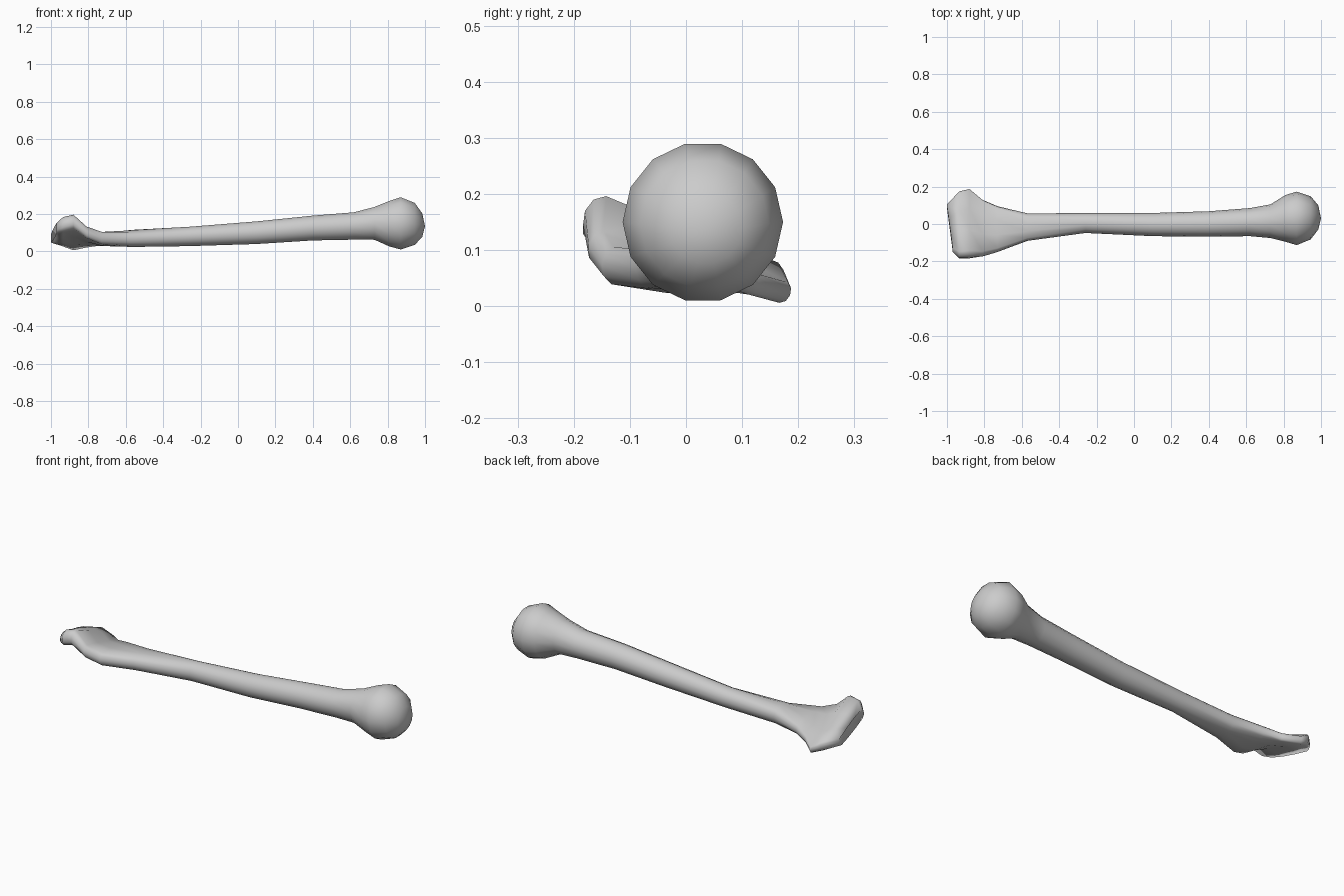
import bpy
import bmesh
from math import atan2, cos, pi, sin

old = bpy.data.objects.get("Cube")
if old:
    bpy.data.objects.remove(old, do_unlink=True)

SIDES = 14

# One bone colour
grey = bpy.data.materials.new("bone_grey")
colour = (0.6, 0.6, 0.6, 1)
grey.use_nodes = True
grey.diffuse_color = colour
grey.node_tree.nodes["Principled BSDF"].inputs["Base Color"].default_value = colour


def mix(a, b, w):
    return a + (b - a) * w


def lobe_ring(bm, x, front, back, pinch=0, skew=0):
    """Cross-section around two lobes (y, z, radius), pinched in between."""
    tilt = atan2(back[1] - front[1], back[0] - front[0])
    ring = []
    for k in range(SIDES):
        t = 2 * pi * k / SIDES
        w = min(max(0.5 + 0.8 * cos(t), 0), 1)
        y, z, r = (mix(a, b, w) for a, b in zip(front, back))
        up = r * sin(t) * (1 - pinch * abs(sin(t)))
        side = r * cos(t)
        ring.append(bm.verts.new((
            x + skew * w,
            y + side * cos(tilt) - up * sin(tilt),
            z + side * sin(tilt) + up * cos(tilt))))
    return ring


def round_ring(bm, x, y, z, r):
    return lobe_ring(bm, x, (y, z, r), (y, z, r))


def cap(bm, ring, centre):
    tip = bm.verts.new(centre)
    for k in range(SIDES):
        bm.faces.new((ring[k], ring[(k + 1) % SIDES], tip))


bm = bmesh.new()

# Lower end: a high front knuckle and a low, thin back knuckle
knuckles = [
    (-0.97, (-0.11, 0.12, 0.04), (0.07, 0.075, 0.035), 0.2, -0.03),
    (-0.935, (-0.12, 0.135, 0.065), (0.13, 0.06, 0.045), 0.3, 0),
    (-0.88, (-0.12, 0.145, 0.065), (0.155, 0.032, 0.033), 0.3, 0),
    (-0.81, (-0.12, 0.095, 0.055), (0.095, 0.045, 0.035), 0.35, 0),
    (-0.73, (-0.1, 0.07, 0.05), (0.055, 0.06, 0.04), 0.2, 0),
    (-0.57, (-0.045, 0.068, 0.045), (0.01, 0.07, 0.047), 0, 0),
]
rings = [lobe_ring(bm, *k) for k in knuckles]

# Shaft widening into the ball head: x, y, z, radius
shaft_and_head = [
    (-0.26, 0.005, 0.08, 0.053),
    (0.1, -0.003, 0.1, 0.062),
    (0.4, 0, 0.125, 0.068),
    (0.62, 0.01, 0.136, 0.075),
    (0.73, 0.015, 0.15, 0.09),
    (0.81, 0.03, 0.148, 0.125),
    (0.87, 0.03, 0.15, 0.143),
    (0.945, 0.033, 0.147, 0.115),
    (0.985, 0.035, 0.14, 0.065),
]
rings += [round_ring(bm, *s) for s in shaft_and_head]

# Skin between the rings and close both ends
for a, b in zip(rings, rings[1:]):
    for k in range(SIDES):
        n = (k + 1) % SIDES
        bm.faces.new((a[k], a[n], b[n], b[k]))
cap(bm, rings[0], (-0.95, -0.02, 0.095))
cap(bm, rings[-1], (1, 0.03, 0.135))
bmesh.ops.recalc_face_normals(bm, faces=bm.faces)

mesh = bpy.data.meshes.new("long_bone")
bm.to_mesh(mesh)
bm.free()
mesh.materials.append(grey)
bone = bpy.data.objects.new("long_bone", mesh)
bpy.context.collection.objects.link(bone)
for poly in mesh.polygons:
    poly.use_smooth = True
